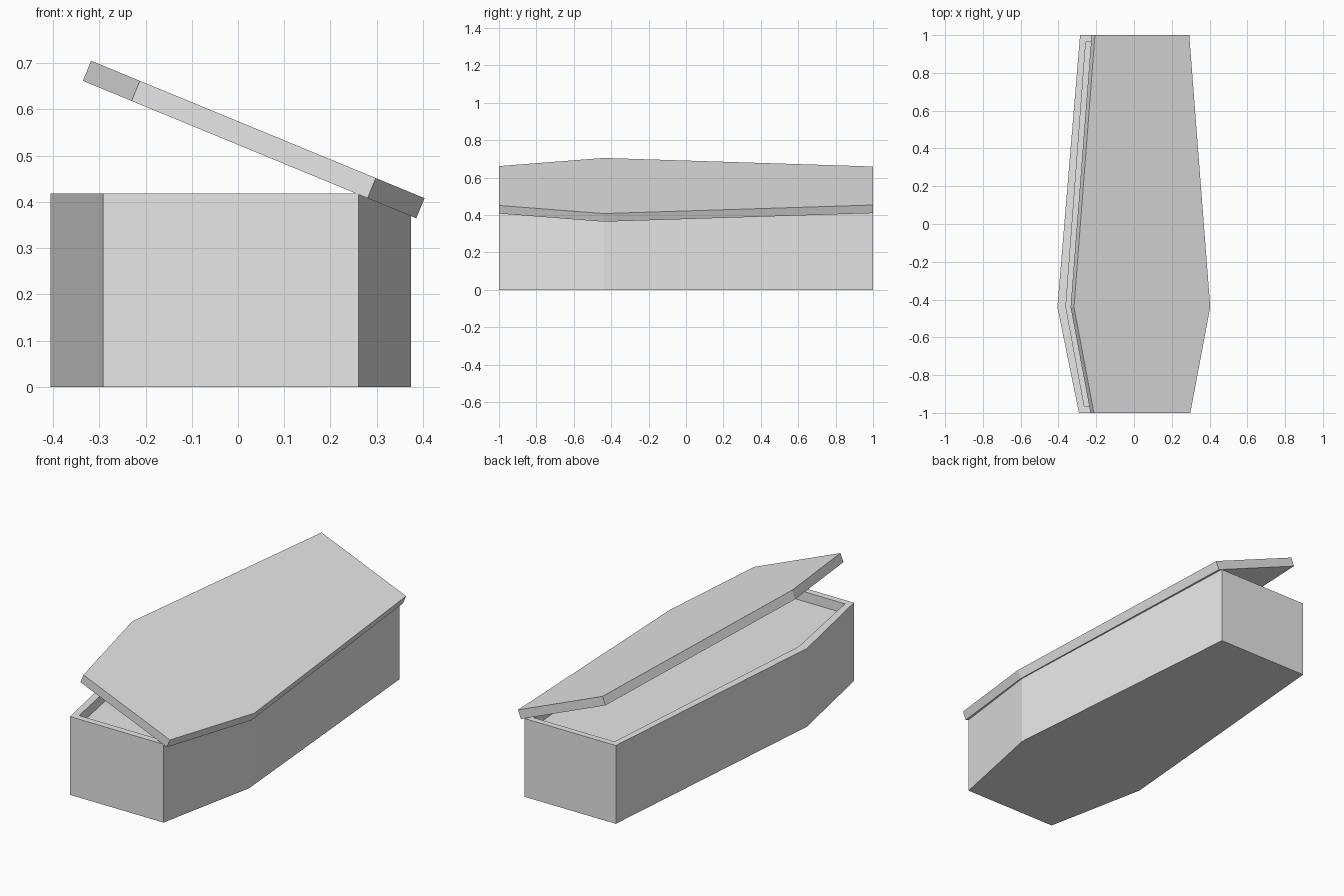
import bpy, bmesh, math

cube = bpy.data.objects.get("Cube")
if cube:
    bpy.data.objects.remove(cube, do_unlink=True)

# Single plain grey
grey = bpy.data.materials.new("plain_grey")
grey.use_nodes = True
colour = (0.8, 0.8, 0.8, 1)
grey.diffuse_color = colour
grey.node_tree.nodes["Principled BSDF"].inputs["Base Color"].default_value = colour

# Tapered six-sided outline, widest at the shoulders: (half width, y)
HALF = [(0.276, -1.0), (0.39, -0.44), (0.27, 1.0)]
OUTLINE = HALF + [(-x, y) for x, y in reversed(HALF)]


def slab(name, height, rim=0, recess=0):
    """Extrude the outline upward, optionally sinking a rimmed tray into the top."""
    bm = bmesh.new()
    base = bm.faces.new([bm.verts.new((x, y, 0)) for x, y in OUTLINE])
    ext = bmesh.ops.extrude_face_region(bm, geom=[base], use_keep_orig=True)["geom"]
    top_verts = [g for g in ext if isinstance(g, bmesh.types.BMVert)]
    bmesh.ops.translate(bm, verts=top_verts, vec=(0, 0, height))
    bmesh.ops.recalc_face_normals(bm, faces=bm.faces)
    if rim:
        top = max(bm.faces, key=lambda f: f.calc_center_median().z)
        bmesh.ops.inset_region(bm, faces=[top], thickness=rim)
        floor = bmesh.ops.extrude_discrete_faces(bm, faces=[top])["faces"][0]
        bmesh.ops.translate(bm, verts=floor.verts[:], vec=(0, 0, -recess))
    mesh = bpy.data.meshes.new(name)
    bm.to_mesh(mesh)
    bm.free()
    mesh.materials.append(grey)
    obj = bpy.data.objects.new(name, mesh)
    bpy.context.collection.objects.link(obj)
    return obj


# Box with a shallow tray in its top
box = slab("box", 0.418, rim=0.045, recess=0.052)
box.location.x = -0.0155

# Lid propped open, leaning down toward the model's left
lid = slab("lid", 0.047)
lid.location = (0.025, 0, 0.513)
lid.rotation_euler.y = math.radians(22.4)
